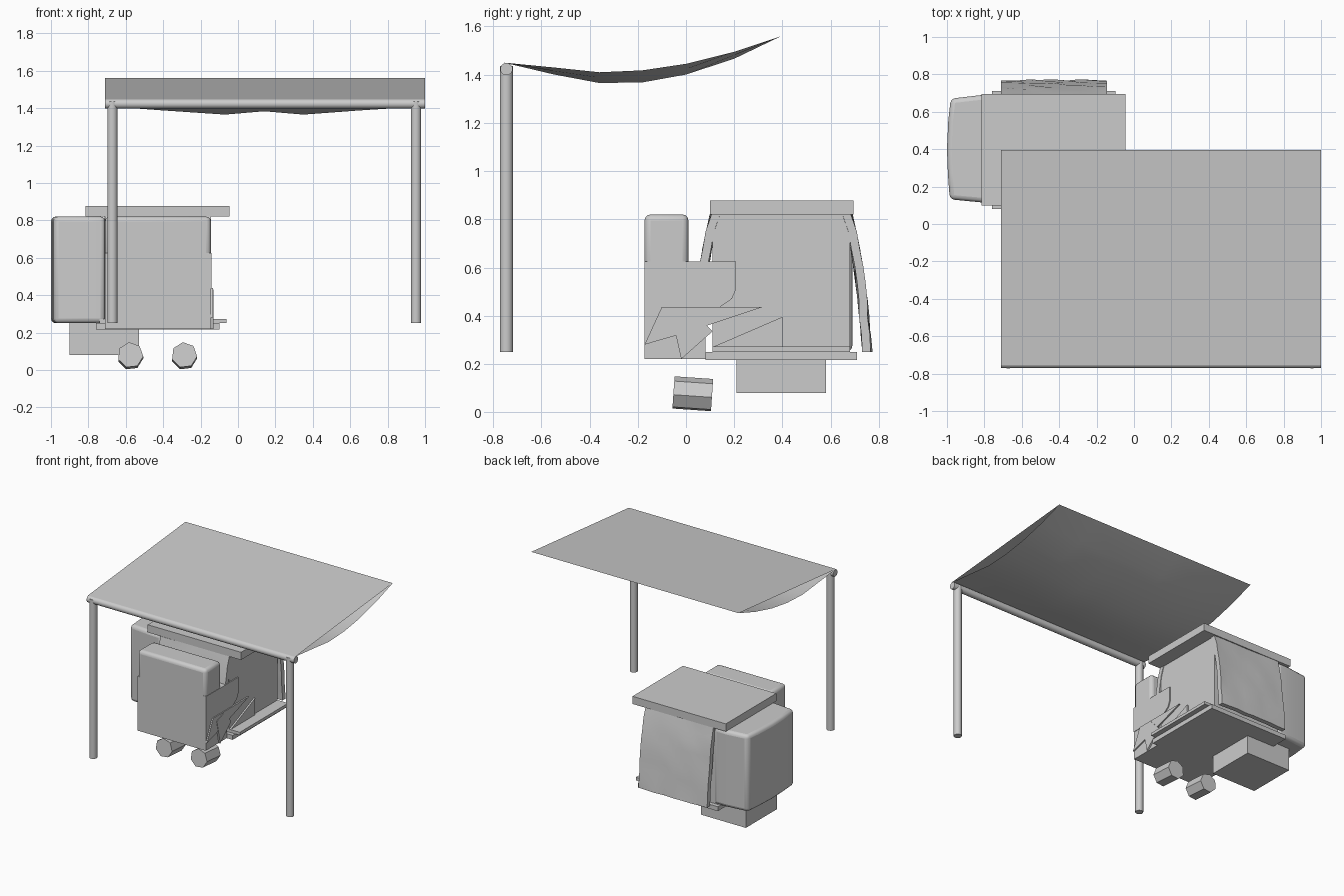
import bpy, bmesh, math, random
from mathutils import Vector

if "Cube" in bpy.data.objects:
    bpy.data.objects.remove(bpy.data.objects["Cube"])

random.seed(4)


def mesh_object(name, verts, faces, smooth=True):
    me = bpy.data.meshes.new(name)
    me.from_pydata(verts, [], faces)
    bm = bmesh.new()
    bm.from_mesh(me)
    bmesh.ops.recalc_face_normals(bm, faces=bm.faces)
    bm.to_mesh(me)
    bm.free()
    ob = bpy.data.objects.new(name, me)
    bpy.context.collection.objects.link(ob)
    if smooth:
        bpy.context.view_layer.objects.active = ob
        bpy.ops.object.select_all(action='DESELECT')
        ob.select_set(True)
        bpy.ops.object.shade_smooth_by_angle(angle=math.radians(50))
    return ob


def box(name, x, y, z, bevel=0):
    v = [(a, b, c) for a in x for b in y for c in z]
    f = [(0, 1, 3, 2), (4, 6, 7, 5), (0, 4, 5, 1), (2, 3, 7, 6), (0, 2, 6, 4), (1, 5, 7, 3)]
    ob = mesh_object(name, v, f)
    if bevel:
        m = ob.modifiers.new("round", 'BEVEL')
        m.width, m.segments = bevel, 3
    return ob


def tube(name, start, end, r, sides=12):
    a, b = Vector(start), Vector(end)
    d = (b - a).normalized()
    u = d.orthogonal().normalized()
    w = d.cross(u)
    ring = [(u * math.cos(t) + w * math.sin(t)) * r
            for t in (2 * math.pi * i / sides for i in range(sides))]
    v = [a + p for p in ring] + [b + p for p in ring]
    f = [(i, (i + 1) % sides, sides + (i + 1) % sides, sides + i) for i in range(sides)]
    f += [tuple(range(sides)), tuple(range(sides, 2 * sides))]
    return mesh_object(name, v, f)


def profile_x(name, pts, x0, x1):
    # y-z outline stretched along x
    n = len(pts)
    v = [(x, y, z) for x in (x0, x1) for y, z in pts]
    f = [(i, (i + 1) % n, n + (i + 1) % n, n + i) for i in range(n)]
    f += [tuple(range(n)), tuple(range(n, 2 * n))]
    return mesh_object(name, v, f)


def grid_faces(nx, ny):
    return [(i * ny + j, (i + 1) * ny + j, (i + 1) * ny + j + 1, i * ny + j + 1)
            for i in range(nx - 1) for j in range(ny - 1)]


# Canopy: flat top sheet and a sagging sheet hanging from the same edges
mesh_object("canopy_top", [(-.71, -.755, 1.45), (1, -.755, 1.45), (1, .395, 1.56), (-.71, .395, 1.56)],
            [(0, 1, 2, 3)])
sag_x = [(-.71, 0), (-.4, .5), (-.07, 1), (.14, .6), (.35, 1), (.65, .5), (1, 0)]
sag_y = [(-.755, 1.45), (-.55, 1.43), (-.36, 1.41), (-.18, 1.418), (0, 1.445), (.2, 1.495), (.395, 1.56)]
verts = [(x, y, z - .05 * k * math.sin(math.pi * j / 6) ** .8 if 0 < j < 6 else z)
         for x, k in sag_x for j, (y, z) in enumerate(sag_y)]
mesh_object("canopy_sag", verts, grid_faces(7, 7))

# Canopy frame
tube("canopy_bar", (-.71, -.745, 1.423), (1, -.745, 1.423), .026)
for x in (-.672, .952):
    tube("canopy_pole", (x, -.745, .25), (x, -.745, 1.435), .028)

# Main case with lid and base plates
box("case_body", (-.715, -.15), (.11, .68), (.25, .82))
box("case_lid", (-.815, -.045), (.10, .695), (.82, .877))
box("base_plate", (-.76, -.10), (.08, .71), (.217, .25))
box("base_rim", (-.74, -.062), (.11, .68), (.25, .272))

# Creased cloth panels on the back and, mirrored, behind the front bag
nx, nz = 9, 9
panel = []
for i in range(nx):
    for j in range(nz):
        t = j / (nz - 1)
        y = .77 - .045 * t - .05 * max(0, t - .3) * t + random.uniform(-.006, .004)
        panel.append((-.71 + .565 * i / (nx - 1), y, .25 + .57 * t))
inner = [(x, y - .035, z) for x, y, z in panel]
n = nx * nz
rim = [i * nz for i in range(nx)] + [(nx - 1) * nz + j for j in range(1, nz)]
rim += [i * nz + nz - 1 for i in range(nx - 2, -1, -1)] + list(range(nz - 2, 0, -1))
faces = grid_faces(nx, nz) + [tuple(q + n for q in f) for f in grid_faces(nx, nz)]
faces += [(a, b, b + n, a + n) for a, b in zip(rim, rim[1:] + rim[:1])]
for name, s in (("back_panel", 1), ("front_panel", -1)):
    mesh_object(name, [(x, .395 + s * (y - .395), z) for x, y, z in panel + inner], faces)

# Bulging side bag: plan outline raised from z .25 to .82
plan = [(-.71, .11), (-.81, .115), (-.985, .132), (-.995, .27), (-1, .4), (-.993, .55),
        (-.98, .67), (-.81, .69), (-.71, .69)]
m = len(plan)
verts = [(x, y, z) for z in (.25, .82) for x, y in plan]
faces = [(i, (i + 1) % m, m + (i + 1) % m, m + i) for i in range(m)]
side = mesh_object("side_bag", verts, faces + [tuple(range(m)), tuple(range(m, 2 * m))])
bev = side.modifiers.new("round", 'BEVEL')
bev.width, bev.segments = .025, 3

# Front bag: upper, middle and lower folds
box("front_bag_upper", (-.71, -.145), (-.172, .01), (.55, .82), .025)
profile_x("front_bag_middle", [(-.172, .435), (.14, .435), (.19, .47), (.208, .51), (.208, .625), (-.172, .625)],
          -.71, -.142)
profile_x("front_bag_lower", [(-.172, .22), (.08, .22), (.08, .37), (.01, .44), (-.172, .44)], -.71, -.145)
# Pointed flaps wrapping the side
profile_x("side_flap_upper", [(-.172, .28), (.0, .33), (.32, .437), (-.10, .437)], -.146, -.135)
profile_x("side_flap_lower", [(.11, .27), (.40, .27), (.40, .395)], -.15, -.138)
profile_x("side_flap_front", [(-.02, .22), (.11, .335), (.02, .43), (-.06, .40)], -.146, -.132)

# Foot block and two small tilted rollers
box("foot_block", (-.90, -.53), (.21, .58), (.08, .25))
for x in (-.575, -.287):
    tube("roller", (x, -.052, .080), (x, .108, .069), .069, 7)
